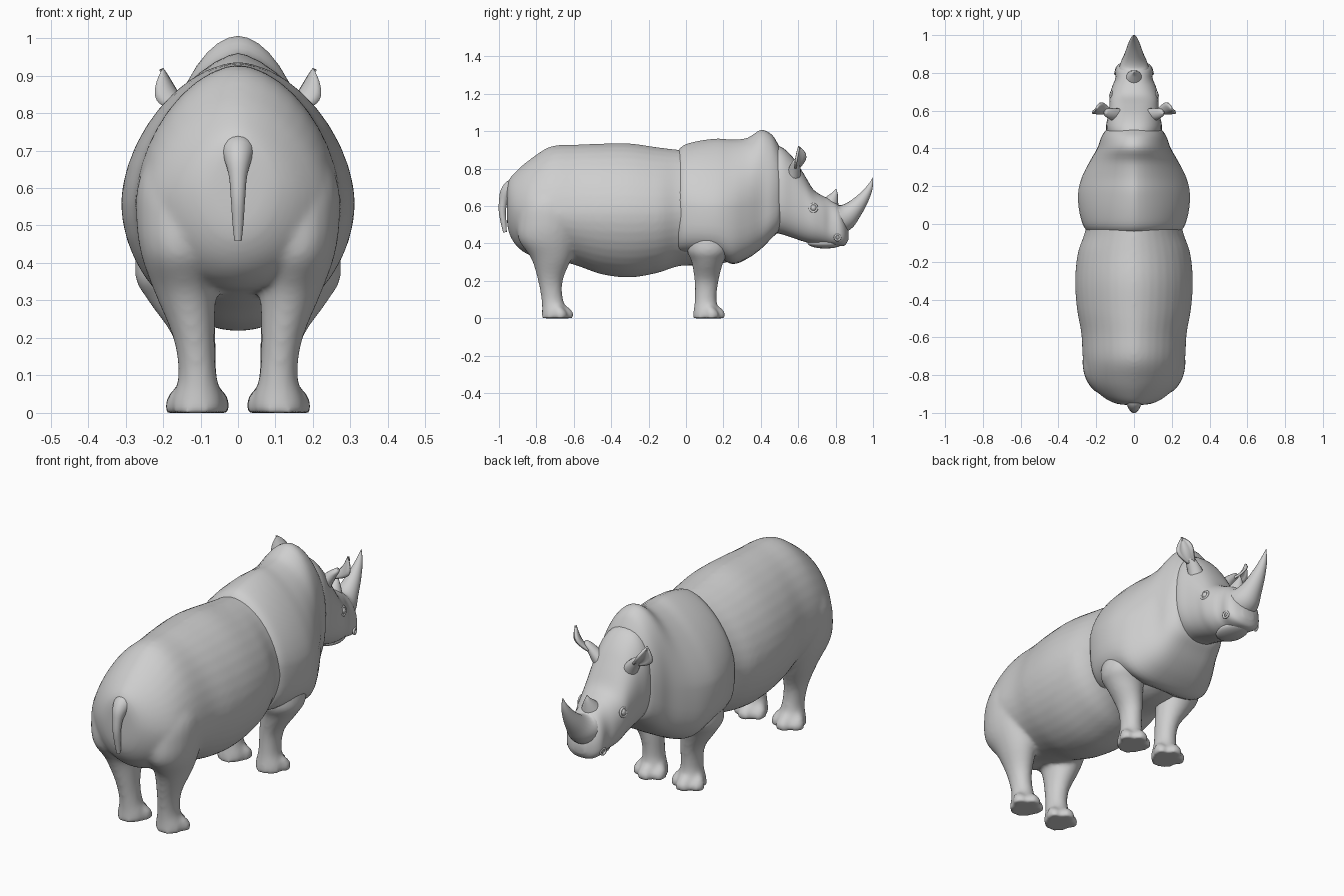
import bpy, bmesh, math
from mathutils import Vector

if "Cube" in bpy.data.objects:
    bpy.data.objects.remove(bpy.data.objects["Cube"])

hide = bpy.data.materials.new("grey hide")
hide.diffuse_color = (0.62, 0.62, 0.62, 1)
hide.use_nodes = True
hide.node_tree.nodes["Principled BSDF"].inputs["Base Color"].default_value = hide.diffuse_color


def finish(name, bm, mirror=False, angle=50):
    bmesh.ops.recalc_face_normals(bm, faces=bm.faces)
    me = bpy.data.meshes.new(name)
    bm.to_mesh(me)
    bm.free()
    me.materials.append(hide)
    me.shade_smooth()
    me.set_sharp_from_angle(angle=math.radians(angle))
    ob = bpy.data.objects.new(name, me)
    bpy.context.collection.objects.link(ob)
    if mirror:
        ob.modifiers.new("Mirror", 'MIRROR').use_mirror_merge = False
    return ob


def blend(name, parts, repeat, voxel=.0105):
    """Fuse overlapping parts into one softly blended skin."""
    bpy.context.view_layer.update()
    deps = bpy.context.evaluated_depsgraph_get()
    bm = bmesh.new()
    for p in parts:
        me = bpy.data.meshes.new_from_object(p.evaluated_get(deps))
        bm.from_mesh(me)
        bpy.data.meshes.remove(me)
    for p in parts:
        bpy.data.objects.remove(p)
    ob = finish(name, bm)
    rm = ob.modifiers.new("Fuse", 'REMESH')
    rm.mode, rm.voxel_size, rm.use_smooth_shade = 'VOXEL', voxel, True
    sm = ob.modifiers.new("Soften", 'SMOOTH')
    sm.factor, sm.iterations = .5, repeat
    return ob


def smooth(keys, steps=4):
    """Catmull-Rom interpolation between the key tuples."""
    out = []
    for i in range(len(keys) - 1):
        a, b, c, d = (keys[max(i - 1, 0)], keys[i], keys[i + 1],
                      keys[min(i + 2, len(keys) - 1)])
        for s in range(steps):
            t = s / steps
            out.append(tuple(0.5 * (2 * q + (r - p) * t + (2 * p - 5 * q + 4 * r - u) * t * t
                                    + (3 * q - p - 3 * r + u) * t ** 3)
                             for p, q, r, u in zip(a, b, c, d)))
    return out + [keys[-1]]


def loft(name, rings, mirror=False, angle=50):
    bm = bmesh.new()
    vr = [[bm.verts.new(p) for p in ring] for ring in rings]
    n = len(vr[0])
    for a, b in zip(vr, vr[1:]):
        for i in range(n):
            j = (i + 1) % n
            bm.faces.new((a[i], a[j], b[j], b[i]))
    bm.faces.new(vr[0])
    bm.faces.new(vr[-1])
    return finish(name, bm, mirror, angle)


def power(v, e):
    return math.copysign(abs(v) ** e, v)


def trunk(name, keys, up, low, n=40):
    """Loft along y from keys (y, bottom, top, half width, widest height[, upper roundness])."""
    rings = []
    for y, zb, zt, w, zc, *own in smooth(keys):
        ring = []
        for i in range(n):
            a = 2 * math.pi * i / n
            c, s = math.cos(a), math.sin(a)
            e = 2 / ((own[0] if own else up) if s > 0 else low)
            h = zt - zc if s > 0 else zc - zb
            ring.append((w * power(c, e), y, zc + h * power(s, e)))
        rings.append(ring)
    return loft(name, rings)


def column(name, keys, steps=4, n=24):
    """Loft along z from keys (z, centre x, centre y, radius x, radius y)."""
    rings = [[(cx + rx * math.cos(2 * math.pi * i / n), cy + ry * math.sin(2 * math.pi * i / n), z)
              for i in range(n)] for z, cx, cy, rx, ry in smooth(keys, steps)]
    return loft(name, rings, mirror=True)


def horn(name, keys, n=20):
    """Round tube in the middle plane from keys (y, z, radius)."""
    pts = smooth(keys)
    rings = []
    for k, (y, z, r) in enumerate(pts):
        p, q = pts[max(k - 1, 0)], pts[min(k + 1, len(pts) - 1)]
        d = Vector((0, q[0] - p[0], q[1] - p[1])).normalized()
        side = Vector((0, -d.z, d.y))
        rings.append([Vector((0, y, z)) + max(r, .001) * (Vector((math.cos(a), 0, 0)) + side * math.sin(a))
                      for a in (2 * math.pi * i / n for i in range(n))])
    return loft(name, rings)


def ball(name, loc, size, mirror=False):
    bm = bmesh.new()
    bmesh.ops.create_uvsphere(bm, u_segments=20, v_segments=12, radius=1)
    for v in bm.verts:
        v.co = Vector([c * s for c, s in zip(v.co, size)]) + Vector(loc)
    return finish(name, bm, mirror)


def ring_fold(name, loc, axis, radius, thick):
    """Small raised ring of skin around an axis."""
    q = Vector((0, 0, 1)).rotation_difference(Vector(axis))
    bm = bmesh.new()
    n, m = 18, 8
    g = [[bm.verts.new(Vector(loc) + q @ Vector((
        (radius + thick * math.cos(b)) * math.cos(a), (radius + thick * math.cos(b)) * math.sin(a),
        thick * math.sin(b)))) for b in (2 * math.pi * j / m for j in range(m))]
        for a in (2 * math.pi * i / n for i in range(n))]
    for i in range(n):
        for j in range(m):
            k, l = (i + 1) % n, (j + 1) % m
            bm.faces.new((g[i][j], g[k][j], g[k][l], g[i][l]))
    return finish(name, bm, True)


def toes(leg, fy):
    """Three rounded toes, mirrored to the other foot."""
    out = []
    for part, dx, dy in (("inner", -.049, .018), ("middle", 0, .053), ("outer", .049, .018)):
        x, y, r = .108 + dx, fy + dy, .037
        out.append(column(f"{leg}_{part}_toe", [(0, x, y, r, r), (.025, x, y, r, r),
                                                (.05, x, y - .008, r * .75, r * .75),
                                                (.068, x, y - .016, r * .3, r * .3)], 3, 14))
    return out


# barrel, rump, belly and hind legs
body = trunk("barrel", [(-.958, .54, .69, .04, .61), (-.948, .46, .74, .105, .60), (-.905, .385, .79, .178, .58),
                        (-.83, .335, .853, .243, .56), (-.72, .32, .92, .27, .56), (-.58, .28, .929, .279, .56),
                        (-.45, .235, .934, .302, .56), (-.30, .218, .935, .312, .56), (-.15, .243, .914, .297, .56),
                        (-.03, .28, .90, .257, .57), (.15, .285, .88, .24, .58), (.30, .32, .80, .19, .58)], 1.75, 1.9)
hind = column("hind_leg", [(0, .108, -.70, .07, .074), (.035, .108, -.70, .068, .07), (.10, .108, -.715, .051, .058),
                           (.20, .118, -.725, .055, .066), (.32, .14, -.72, .082, .108), (.42, .154, -.74, .104, .155),
                           (.52, .15, -.735, .122, .168), (.62, .14, -.73, .125, .155), (.74, .12, -.71, .09, .12)])
blend("body", [body, hind] + toes("hind", -.69), 10)

# front legs, flaring into the shoulder fold
front = column("front_leg", [(0, .108, .11, .07, .074), (.035, .108, .11, .068, .07), (.10, .108, .105, .051, .058),
                             (.20, .116, .11, .056, .064), (.30, .152, .115, .088, .085), (.37, .17, .12, .105, .115),
                             (.50, .16, .13, .10, .11)])
blend("front_legs", [front] + toes("front", .12), 5)

# shoulder fold with hump
trunk("shoulders", [(-.042, .352, .885, .238, .60, 1.6), (-.035, .345, .905, .25, .60, 1.6),
                    (0, .342, .93, .272, .60, 1.6), (.08, .34, .95, .292, .59, 1.55),
                    (.17, .325, .96, .295, .59, 1.5), (.25, .29, .955, .275, .59, 1.55),
                    (.33, .32, .965, .235, .60, 1.7), (.40, .37, 1.006, .195, .62, 1.85),
                    (.455, .425, .985, .175, .64, 1.9), (.49, .46, .935, .155, .66, 2),
                    (.505, .49, .90, .138, .67, 2)], 1.6, 3.6)

# head, lower jaw, horns and tail
trunk("head", [(.40, .47, .93, .12, .66), (.50, .452, .92, .148, .66), (.57, .43, .862, .138, .63),
               (.63, .41, .772, .13, .59), (.68, .398, .69, .128, .55), (.73, .392, .655, .115, .52),
               (.77, .388, .638, .099, .49), (.82, .385, .60, .099, .46), (.85, .391, .53, .076, .45),
               (.868, .42, .47, .03, .44)], 2.3, 2.4)
ball("lower_jaw", (0, .745, .402), (.068, .095, .029))
horn("front_horn", [(.80, .53, .085), (.845, .54, .074), (.89, .575, .053), (.94, .632, .035),
                    (.98, .695, .018), (1.0, .752, .001)])
horn("rear_horn", [(.765, .60, .055), (.785, .64, .032), (.797, .668, .015), (.802, .692, .001)])
horn("tail", [(-.86, .70, .02), (-.92, .70, .045), (-.957, .675, .036), (-.976, .63, .024), (-.982, .57, .019),
              (-.975, .51, .015), (-.968, .46, .010)])

# cupped leaf ears on tapering stems
bm = bmesh.new()
base, axis = Vector((.128, .585, .812)), Vector((.072, .015, .108))
across, cup = Vector((.62, -.70, -.35)).normalized(), Vector((-.55, -.75, .3)).normalized()
grid = []
for t, w in smooth([(0, .022), (.2, .032), (.45, .042), (.65, .040), (.85, .024), (1, .002)], 3):
    mid = base + axis * t + Vector((.01, 0, -.012)) * math.sin(math.pi * t)
    grid.append([bm.verts.new(mid + across * w * v - cup * w * .6 * v * v)
                 for v in (-1, -.66, -.33, 0, .33, .66, 1)])
for a, b in zip(grid, grid[1:]):
    for i in range(6):
        bm.faces.new((a[i], a[i + 1], b[i + 1], b[i]))
ear = finish("ear", bm, True)
ear.modifiers.new("Thickness", 'SOLIDIFY').thickness = .012
column("ear_stem", [(.72, .07, .565, .04, .04), (.77, .088, .575, .042, .038), (.81, .118, .583, .032, .03),
                    (.835, .14, .588, .022, .022), (.85, .15, .59, .008, .008)], 4, 16)

# eyes with lids, and nostrils
ball("eye", (.116, .68, .59), (.016, .018, .018), True)
ring_fold("eyelid", (.121, .68, .59), (1, .12, .15), .021, .006)
ring_fold("nostril", (.096, .81, .432), (1, .25, 0), .015, .006)
